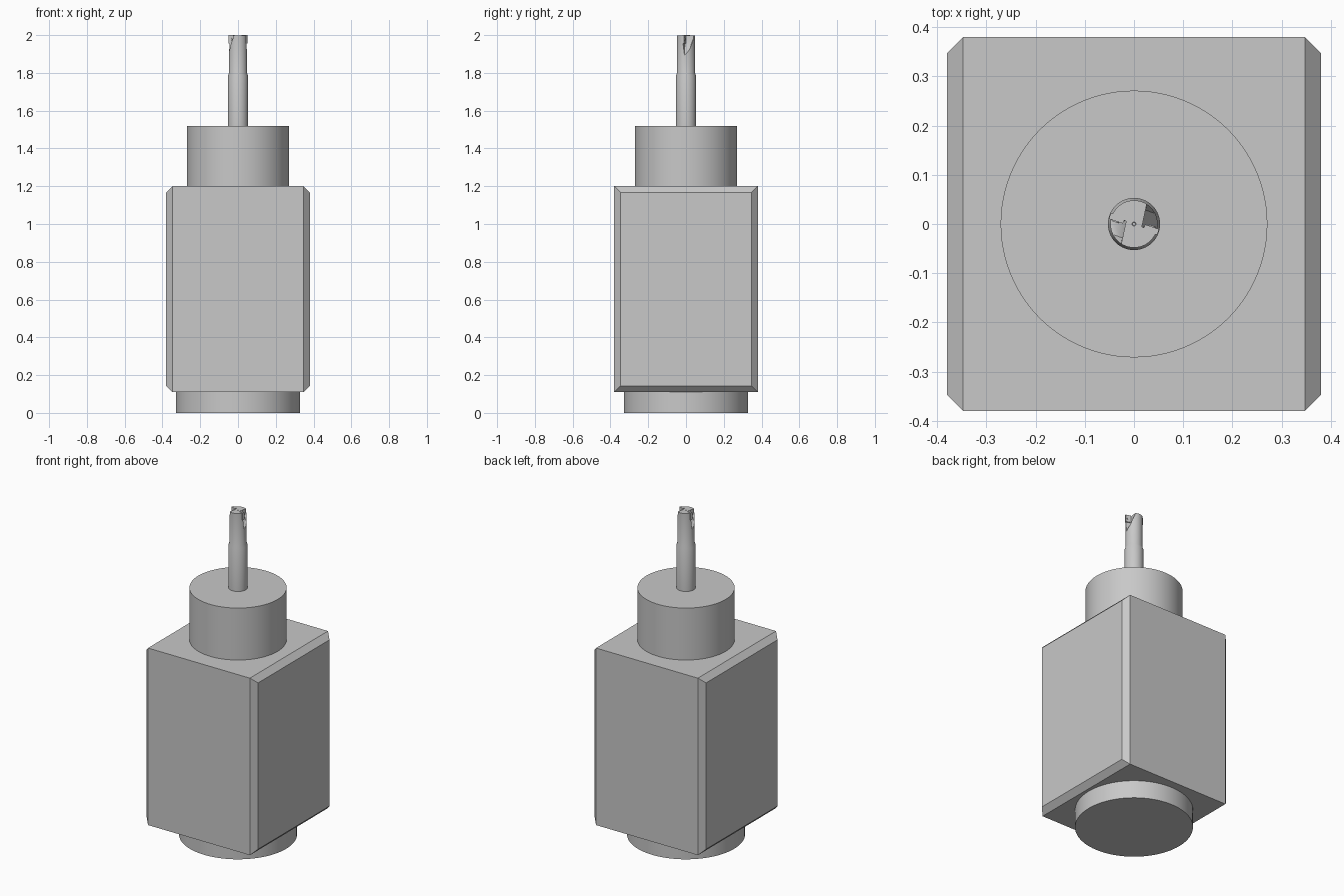
import bpy, bmesh, math
from mathutils import Vector, Matrix

if "Cube" in bpy.data.objects:
    bpy.data.objects.remove(bpy.data.objects["Cube"])

grey = bpy.data.materials.new("machine_grey")
grey.diffuse_color = (0.58, 0.58, 0.58, 1)
grey.use_nodes = True
grey.node_tree.nodes["Principled BSDF"].inputs["Base Color"].default_value = grey.diffuse_color


def finish(name, bm, smooth=False):
    bmesh.ops.recalc_face_normals(bm, faces=bm.faces)
    me = bpy.data.meshes.new(name)
    bm.to_mesh(me)
    bm.free()
    me.materials.append(grey)
    ob = bpy.data.objects.new(name, me)
    bpy.context.collection.objects.link(ob)
    if smooth:
        shade(ob)
    return ob


def activate(ob):
    bpy.ops.object.select_all(action='DESELECT')
    ob.select_set(True)
    bpy.context.view_layer.objects.active = ob


def shade(ob):
    activate(ob)
    bpy.ops.object.shade_smooth_by_angle(angle=math.radians(30))


def lathe(name, profile, seg=96, smooth=True):
    """Closed solid turned around z from (radius, height) points."""
    bm = bmesh.new()
    rings = [[bm.verts.new((r * math.cos(2 * math.pi * i / seg),
                            r * math.sin(2 * math.pi * i / seg), z))
              for i in range(seg)] for r, z in profile]
    for a, b in zip(rings, rings[1:]):
        for i in range(seg):
            j = (i + 1) % seg
            bm.faces.new((a[i], a[j], b[j], b[i]))
    bm.faces.new(rings[0][::-1])
    bm.faces.new(rings[-1])
    return finish(name, bm, smooth)


def hull(name, points, turn):
    """Convex solid around points, turned about z."""
    bm = bmesh.new()
    for p in points:
        bm.verts.new(turn @ Vector(p))
    bmesh.ops.convex_hull(bm, input=bm.verts[:])
    return finish(name, bm)


def cut(ob, cutter):
    activate(ob)
    m = ob.modifiers.new("cut", 'BOOLEAN')
    m.operation = 'DIFFERENCE'
    m.solver = 'EXACT'
    m.object = cutter
    bpy.ops.object.modifier_apply(modifier=m.name)
    bpy.data.objects.remove(cutter)


# Motor block: only the edges around the two x faces are chamfered
bm = bmesh.new()
bmesh.ops.create_cube(bm, size=1, matrix=Matrix.Translation((0, 0, 0.655))
                      @ Matrix.Diagonal((0.76, 0.76, 1.09, 1)))
edges = [e for e in bm.edges if abs(e.verts[0].co.x - e.verts[1].co.x) < 1e-4]
bmesh.ops.bevel(bm, geom=edges, offset=0.033, segments=1, affect='EDGES')
finish("motor_block", bm)

# Round base and spindle nose
lathe("base_disc", [(0.329, 0), (0.329, 0.112)])
lathe("spindle_nose", [(0.271, 1.198), (0.271, 1.52)])

# Milling tool: shank, short cone, narrower head with a centre dimple
tool = lathe("milling_tool", [(0.053, 1.519), (0.053, 1.785), (0.048, 1.80),
                              (0.048, 1.997), (0.004, 1.997), (0.003, 1.990)], 64, False)

# Two opposite chip flutes, each with a cutting insert and screw
flute = [(0.016, -0.006, 2.02), (0.07, -0.024, 2.02), (0.08, 0.05, 2.02), (0.029, 0.055, 2.02),
         (0.016, -0.006, 1.955), (0.07, -0.024, 1.955), (0.024, 0.028, 1.955),
         (0.046, -0.008, 1.895), (0.07, -0.012, 1.895), (0.07, 0.012, 1.89)]
ang = math.atan2(-0.018, 0.054)
for k, side in enumerate(("right", "left")):
    turn = Matrix.Rotation(math.pi * k, 4, 'Z')
    cut(tool, hull("flute_cutter", flute, turn))

    frame = turn @ Matrix.Translation((0.035, -0.0115, 1.978)) @ Matrix.Rotation(ang, 4, 'Z')
    bm = bmesh.new()
    bmesh.ops.create_cube(bm, size=1, matrix=frame @ Matrix.Diagonal((0.03, 0.012, 0.044, 1)))
    finish("insert_" + side, bm)

    bm = bmesh.new()
    bmesh.ops.create_cone(bm, cap_ends=True, segments=16, radius1=0.007, radius2=0.007, depth=0.004,
                          matrix=frame @ Matrix.Translation((0, 0.0065, 0))
                          @ Matrix.Rotation(math.pi / 2, 4, 'X'))
    finish("insert_screw_" + side, bm, True)
shade(tool)
